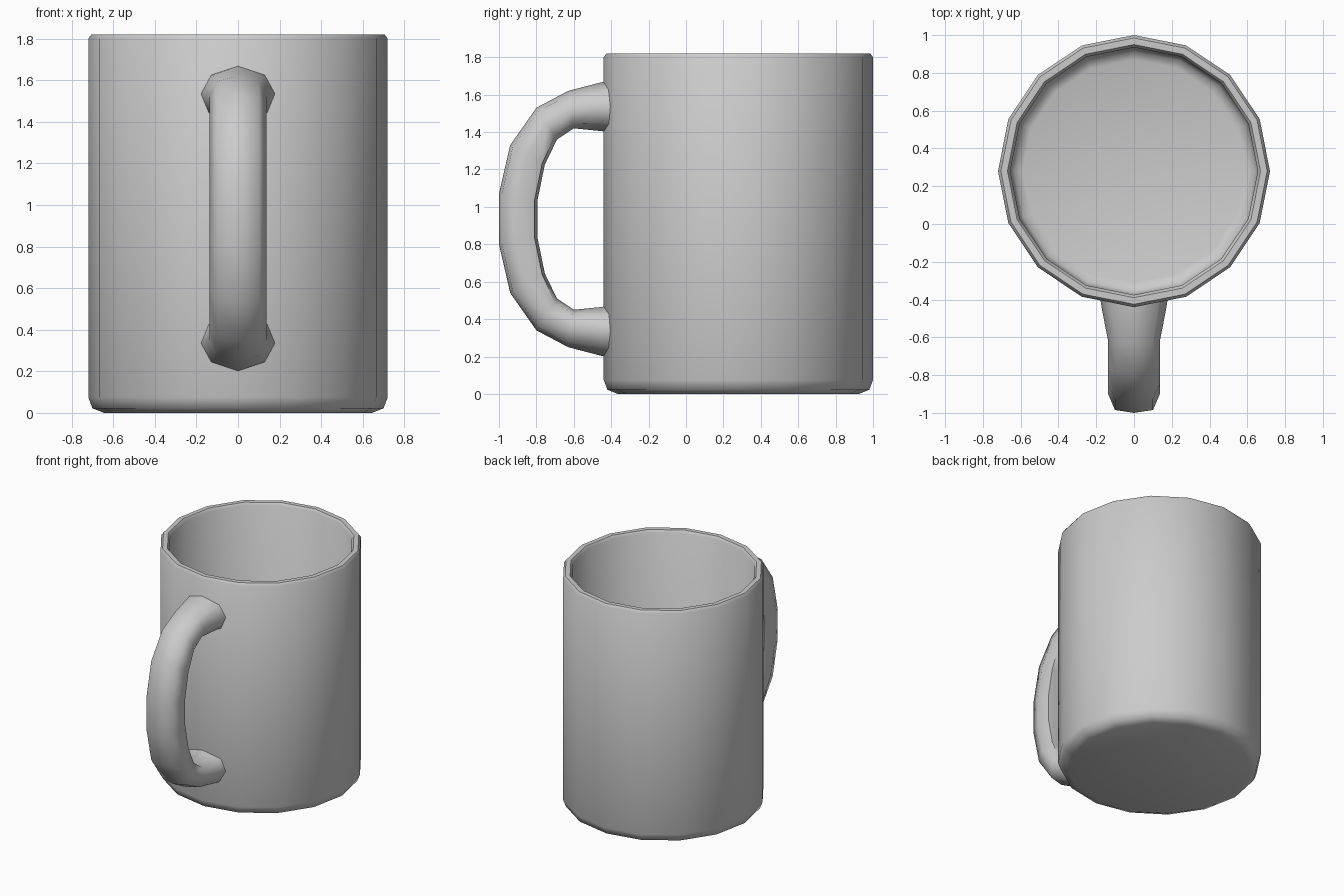
import bpy, bmesh, math
from mathutils import Vector

if "Cube" in bpy.data.objects:
    bpy.data.objects.remove(bpy.data.objects["Cube"])


def finish(name, bm, angle):
    bmesh.ops.recalc_face_normals(bm, faces=bm.faces)
    mesh = bpy.data.meshes.new(name)
    bm.to_mesh(mesh)
    bm.free()
    ob = bpy.data.objects.new(name, mesh)
    bpy.context.collection.objects.link(ob)
    bpy.ops.object.select_all(action='DESELECT')
    ob.select_set(True)
    bpy.context.view_layer.objects.active = ob
    bpy.ops.object.shade_smooth_by_angle(angle=math.radians(angle))
    return ob


def loft(bm, rings):
    # Bridge successive rings and cap both ends
    loops = [[bm.verts.new(p) for p in ring] for ring in rings]
    n = len(loops[0])
    for a, b in zip(loops, loops[1:]):
        for i in range(n):
            j = (i + 1) % n
            bm.faces.new((a[i], a[j], b[j], b[i]))
    bm.faces.new(loops[0])
    bm.faces.new(loops[-1])


# Cup body: 16-sided turned profile, outside up over the rim and down inside
SIDES, CENTRE_Y = 16, 0.28
profile = [(0.645, 0), (0.70, 0.022), (0.72, 0.075), (0.72, 1.80),
           (0.705, 1.82), (0.67, 1.82), (0.655, 1.80), (0.655, 0.13),
           (0.635, 0.085), (0.59, 0.07)]
bm = bmesh.new()
loft(bm, [[(r * math.cos(math.tau * i / SIDES),
            CENTRE_Y + r * math.sin(math.tau * i / SIDES), z)
           for i in range(SIDES)] for r, z in profile])
finish("cup_body", bm, 50)

# Handle: outer and inner edge of the upper half, half width, corner fullness
MID_Z = 0.935
upper = [((-0.39, 1.675), (-0.39, 1.395), 0.18, 0.66),
         ((-0.45, 1.667), (-0.45, 1.405), 0.17, 0.66),
         ((-0.63, 1.62), (-0.60, 1.42), 0.138, 0.75),
         ((-0.80, 1.53), (-0.69, 1.36), 0.138, 0.8),
         ((-0.94, 1.33), (-0.755, 1.225), 0.138, 0.85),
         ((-1.0, 1.07), (-0.795, 1.03), 0.138, 0.85)]
lower = [((o[0], 2 * MID_Z - o[1]), (i[0], 2 * MID_Z - i[1]), w, f)
         for o, i, w, f in reversed(upper)]
rings = []
for outer, inner, w, f in upper + lower:
    o, i = Vector((0, *outer)), Vector((0, *inner))
    mid, half = (o + i) / 2, (o - i) / 2
    section = [(0, 1), (0.73, f), (1, 0), (0.8, -f),
               (0, -1), (-0.8, -f), (-1, 0), (-0.73, f)]
    rings.append([mid + half * v + Vector((w * u, 0, 0)) for u, v in section])
bm = bmesh.new()
loft(bm, rings)
finish("handle", bm, 60)
